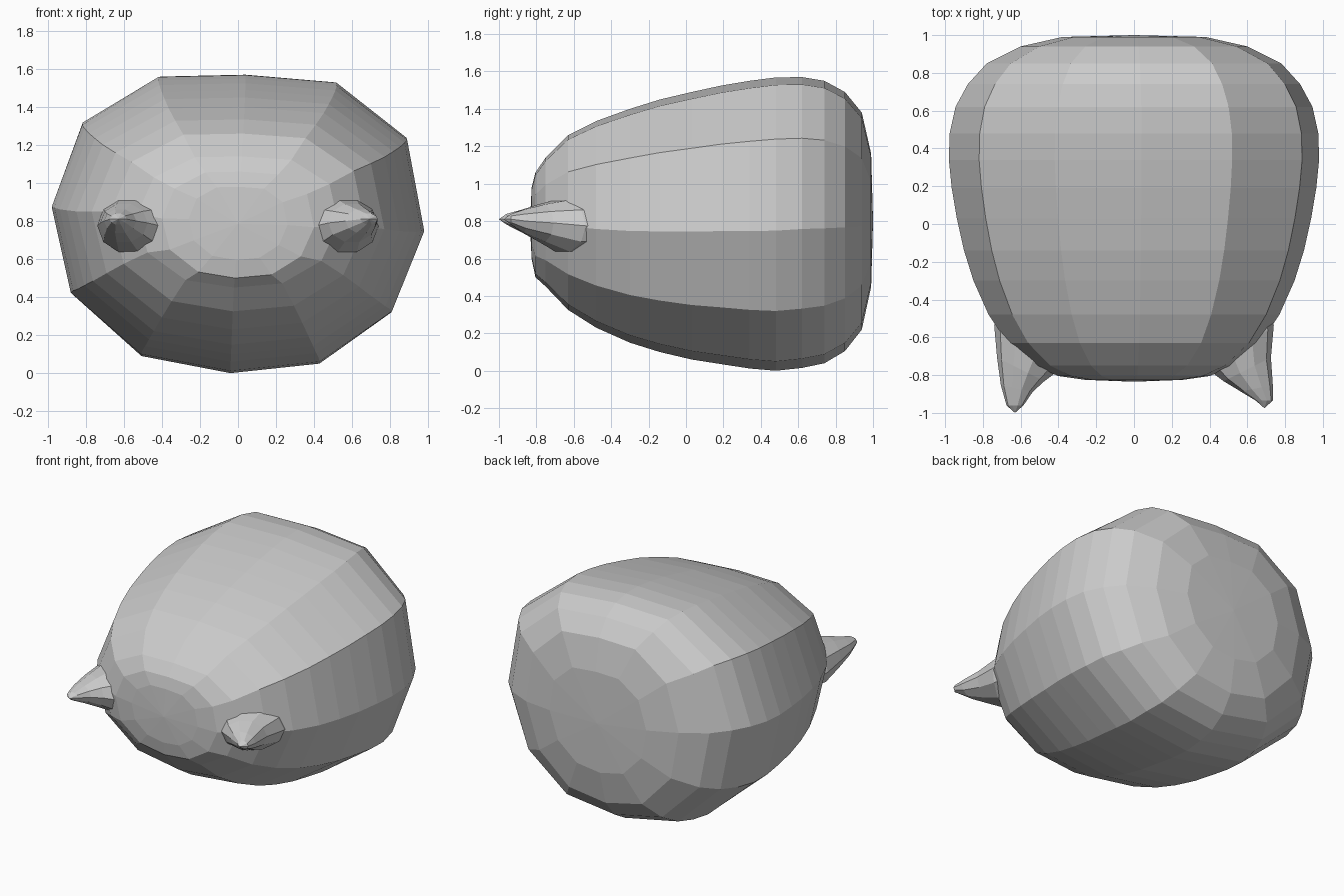
import bpy, bmesh, math


def loft(name, rings, start, end):
    """Skin a list of equal-length rings and close both ends with a fan to a pole."""
    bm = bmesh.new()
    loops = [[bm.verts.new(p) for p in ring] for ring in rings]
    n = len(loops[0])
    for a, b in zip(loops, loops[1:]):
        for i in range(n):
            j = (i + 1) % n
            bm.faces.new((a[i], a[j], b[j], b[i]))
    for loop, pole in ((loops[0], start), (loops[-1], end)):
        p = bm.verts.new(pole)
        for i in range(n):
            bm.faces.new((loop[i], loop[(i + 1) % n], p))
    bmesh.ops.recalc_face_normals(bm, faces=bm.faces[:])
    mesh = bpy.data.meshes.new(name)
    bm.to_mesh(mesh)
    bm.free()
    obj = bpy.data.objects.new(name, mesh)
    bpy.context.collection.objects.link(obj)
    return obj


# Body: twelve-sided irregular outline (x, z), scaled along y
outline = [(0.04, 1.57), (0.52, 1.53), (0.89, 1.24), (0.98, 0.75),
           (0.81, 0.32), (0.43, 0.05), (-0.04, 0.0), (-0.51, 0.09),
           (-0.88, 0.42), (-0.98, 0.88), (-0.82, 1.32), (-0.42, 1.56)]
# y, half width, bottom z, top z
stations = [(-0.825, 0.26, 0.595, 0.98), (-0.805, 0.40, 0.50, 1.06),
            (-0.75, 0.53, 0.45, 1.14), (-0.63, 0.67, 0.325, 1.26),
            (-0.48, 0.77, 0.23, 1.335), (-0.30, 0.85, 0.15, 1.40),
            (-0.14, 0.90, 0.10, 1.45), (0.03, 0.938, 0.06, 1.49),
            (0.19, 0.965, 0.035, 1.525), (0.34, 0.98, 0.012, 1.55),
            (0.48, 0.976, 0.0, 1.568), (0.62, 0.945, 0.015, 1.57),
            (0.74, 0.88, 0.04, 1.55), (0.85, 0.78, 0.105, 1.49),
            (0.94, 0.60, 0.22, 1.38), (0.99, 0.38, 0.45, 1.16)]
body_rings = []
for y, rx, lo, hi in stations:
    mid, rz = (lo + hi) / 2, (hi - lo) / 2
    body_rings.append([(x / 0.98 * rx, y, mid + (z - 0.785) / 0.785 * rz)
                       for x, z in outline])
loft("body", body_rings, (0, -0.835, 0.785), (0, 1.0, 0.80))


# Ears: flattened cones leaning forward, base slanted to follow the body
def ear(name, side, tip_x, tip_y):
    # x, y, z, half width, half height, outward slant in y
    spec = [(0.55, -0.56, 0.775, 0.17, 0.145, 0.75),
            (0.575, -0.66, 0.775, 0.165, 0.145, 0.75),
            (0.60, -0.77, 0.79, 0.125, 0.105, 0.5),
            ((0.61 + tip_x) / 2, -0.87, 0.80, 0.085, 0.065, 0.2),
            (tip_x, tip_y + 0.04, 0.81, 0.045, 0.03, 0.0)]
    rings = []
    for x, y, z, rx, rz, slant in spec:
        ring = []
        for k in range(10):
            a = math.tau * k / 10
            dx = rx * math.cos(a)
            ring.append((side * (x + dx), y + dx * slant, z + rz * math.sin(a)))
        rings.append(ring)
    loft(name, rings, (side * 0.54, -0.55, 0.78), (side * tip_x, tip_y, 0.81))


ear("ear_left", -1, 0.63, -1.0)
ear("ear_right", 1, 0.69, -0.975)
